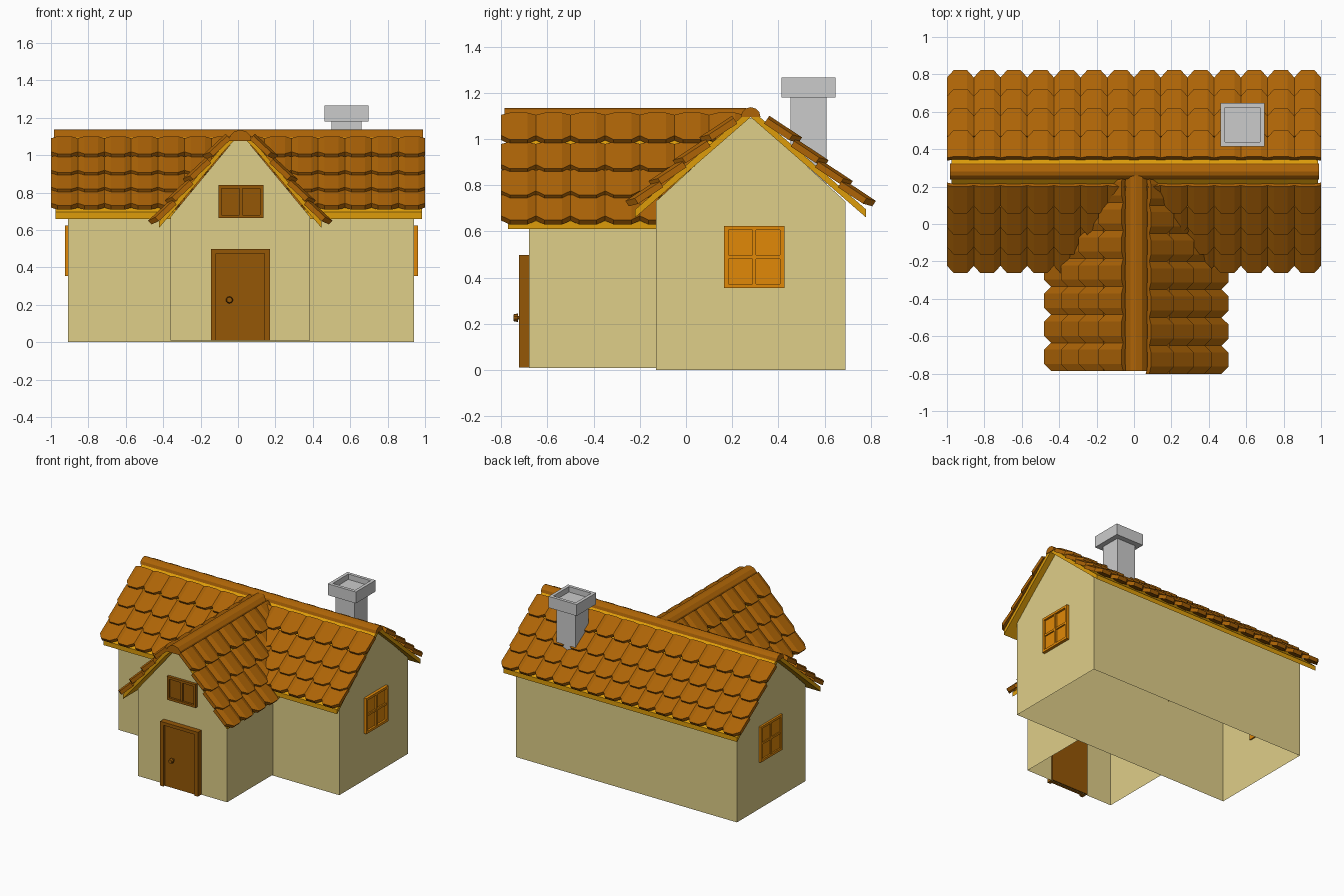
import bpy, bmesh, math
from mathutils import Vector

if "Cube" in bpy.data.objects:
    bpy.data.objects.remove(bpy.data.objects["Cube"])


def material(name, r, g, b):
    m = bpy.data.materials.new(name)
    m.diffuse_color = [(c / 255) ** 2.2 for c in (r, g, b)] + [1]
    m.use_nodes = True
    m.node_tree.nodes["Principled BSDF"].inputs["Base Color"].default_value = m.diffuse_color
    return m


WALL = material("plaster", 222, 205, 135)
TILE = material("tile", 172, 100, 15)
TRIM = material("roof_board", 220, 155, 18)
WOOD = material("door_wood", 148, 88, 15)
ORANGE = material("window_wood", 224, 135, 16)


def finish(name, bm, mat=None):
    bmesh.ops.recalc_face_normals(bm, faces=bm.faces)
    me = bpy.data.meshes.new(name)
    bm.to_mesh(me)
    bm.free()
    ob = bpy.data.objects.new(name, me)
    bpy.context.collection.objects.link(ob)
    if mat:
        me.materials.append(mat)
    return ob


def add_box(bm, x0, x1, y0, y1, z0, z1):
    vs = bmesh.ops.create_cube(bm, size=1)["verts"]
    for v in vs:
        v.co = ((x0 + x1) / 2 + v.co.x * (x1 - x0),
                (y0 + y1) / 2 + v.co.y * (y1 - y0),
                (z0 + z1) / 2 + v.co.z * (z1 - z0))


def boxes(name, items, mat=None):
    bm = bmesh.new()
    for b in items:
        add_box(bm, *b)
    return finish(name, bm, mat)


def prism(name, start, end, mat, closed=True, cap_end=True):
    """Joins two matching outlines; the last edge is left out if not closed."""
    bm = bmesh.new()
    a = [bm.verts.new(p) for p in start]
    b = [bm.verts.new(p) for p in end]
    n = len(a)
    for i in range(n if closed else n - 1):
        j = (i + 1) % n
        bm.faces.new((a[i], a[j], b[j], b[i]))
    bm.faces.new(a)
    if cap_end:
        bm.faces.new(b)
    return finish(name, bm, mat)


RY, RX = 0.28, 0.012          # ridge positions of main roof and wing roof


def main_y(z):                # where the front main roof reaches height z
    return RY - (1.13 - z) / 0.86


def gable(half, base, eave, top):
    side = [(half, base), (half, eave), (0.05, top - 0.04), (0.02, top - 0.01)]
    return side + [(-d, z) for d, z in reversed(side)]


def slab(pts, thick=0.035):
    line = [(-d, z) for d, z in reversed(pts) if d] + pts
    return line + [(d, z + thick) for d, z in reversed(line)]


# Walls, open underneath
g = gable(0.41, 0, 0.73, 1.10)
prism("main_walls", [(-0.91, RY + d, z) for d, z in g],
      [(0.94, RY + d, z) for d, z in g], WALL, closed=False)
g = gable(0.373, 0.008, 0.67, 1.10)
prism("wing_walls", [(RX + d, -0.68, z) for d, z in g],
      [(RX + d, -0.13, z) for d, z in g], WALL, closed=False, cap_end=False)

# Roof boards under the tiles
s = slab([(0, 1.095), (0.04, 1.06), (0.50, 0.66)])
prism("main_roof_boards", [(-0.975, RY + d, z) for d, z in s],
      [(0.985, RY + d, z) for d, z in s], TRIM)
s = slab([(0, 1.095), (0.03, 1.08), (0.08, 1.03), (0.435, 0.61)])
prism("wing_roof_boards", [(RX + d, -0.77, z) for d, z in s],
      [(RX + d, max(-0.13, main_y(z)), z) for d, z in s], TRIM)


def add_tile(bm, tip, across, down, up, w, length, thick=0.028):
    """One roof tile: arched across, with a chamfered lower end."""
    rows = []
    for n0 in (0, thick):
        for end in (0, 1):
            row = []
            for u, h, cut in ((-.5, 0, .04), (-.25, .013, 0), (.25, .013, 0), (.5, 0, .04)):
                v = -length if end == 0 else -cut
                row.append(bm.verts.new(tip + across * (u * w) + down * v + up * (n0 + h)))
            rows.append(row)
    b0, b1, t0, t1 = rows
    for i in range(3):
        for q in ((t0, t1), (b1, b0), (t1, b1), (b0, t0)):
            bm.faces.new((q[0][i], q[0][i + 1], q[1][i + 1], q[1][i]))
    for i in (0, 3):
        bm.faces.new((b0[i], b1[i], t1[i], t0[i]))


# Main roof tiles: 14 columns, 4 rows on each slope
ang = math.atan(0.66)
for side, name in ((-1, "main_tiles_front"), (1, "main_tiles_back")):
    bm = bmesh.new()
    down = Vector((0, side * math.cos(ang), -math.sin(ang)))
    up = Vector((0, side * math.sin(ang), math.cos(ang)))
    for d in (0.20, 0.315, 0.42, 0.52):
        z = 1.145 - 0.86 * d
        for c in range(14):
            x = -0.928 + c * 0.1428
            # leave out tiles hidden inside the wing
            if side < 0 and abs(x - RX) + 0.07 < (1.12 - z - 0.10) / 1.2:
                continue
            add_tile(bm, Vector((x, RY + side * d, z)), Vector((1, 0, 0)), down, up, 0.145, 0.17)
    finish(name, bm, TILE)

# Wing roof tiles: up to 7 columns, ending at the main roof
ang = math.radians(43)
for side, name in ((-1, "wing_tiles_left"), (1, "wing_tiles_right")):
    bm = bmesh.new()
    down = Vector((side * math.cos(ang), 0, -math.sin(ang)))
    up = Vector((side * math.sin(ang), 0, math.cos(ang)))
    for d in (0.175, 0.28, 0.375, 0.465):
        z = 1.178 - 1.2 * d
        for c in range(7):
            y = (-0.725 if side > 0 else -0.71) + c * 0.15
            if y - 0.05 > max(-0.2, main_y(z + 0.12)):
                continue
            add_tile(bm, Vector((RX + side * d, y, z)), Vector((0, 1, 0)), down, up, 0.152, 0.17)
    finish(name, bm, TILE)

# Ridge caps
arc = [(math.cos(math.pi * i / 6), math.sin(math.pi * i / 6)) for i in range(7)]
prism("main_ridge_cap", [(-0.985, RY + 0.043 * c, 1.095 + 0.043 * k) for c, k in arc],
      [(0.99, RY + 0.043 * c, 1.095 + 0.043 * k) for c, k in arc], TILE)
prism("wing_ridge_cap", [(RX + 0.062 * c, -0.785, 1.075 + 0.06 * k) for c, k in arc],
      [(RX + 0.062 * c, 0.26, 1.075 + 0.06 * k) for c, k in arc], TILE)

# Chimney with a hollow cap
boxes("chimney_shaft", [(0.50, 0.66, 0.453, 0.608, 0.80, 1.22)])
x0, x1, y0, y1, t = 0.463, 0.698, 0.414, 0.648, 0.024
boxes("chimney_cap", [(x0, x1, y0, y1, 1.18, 1.225),
                      (x0, x1, y0, y0 + t, 1.225, 1.266), (x0, x1, y1 - t, y1, 1.225, 1.266),
                      (x0, x0 + t, y0 + t, y1 - t, 1.225, 1.266),
                      (x1 - t, x1, y0 + t, y1 - t, 1.225, 1.266)])

# Door, frame and knob
boxes("door_frame", [(-0.145, -0.118, -0.724, -0.67, 0.01, 0.497),
                     (0.143, 0.17, -0.724, -0.67, 0.01, 0.497),
                     (-0.118, 0.143, -0.724, -0.67, 0.473, 0.497)], WOOD)
boxes("door_panel", [(-0.118, 0.143, -0.708, -0.67, 0.01, 0.473)], WOOD)
bm = bmesh.new()
for r, y, depth in ((0.010, -0.718, 0.03), (0.019, -0.738, 0.02)):
    vs = bmesh.ops.create_cone(bm, cap_ends=True, segments=10, radius1=r,
                               radius2=r * 0.75, depth=depth)["verts"]
    for v in vs:
        v.co = (-0.046 + v.co.x, y - v.co.z, 0.226 + v.co.y)
finish("door_knob", bm, WOOD)


def window(name, u0, u1, z0, z1, place, mat, cross):
    """Frame, glazing bars and pane; place() maps width, depth range, height to a box."""
    t, um, zm = 0.018, (u0 + u1) / 2, (z0 + z1) / 2
    parts = [(u0, u0 + t, 1, z0, z1), (u1 - t, u1, 1, z0, z1),
             (u0 + t, u1 - t, 1, z0, z0 + t), (u0 + t, u1 - t, 1, z1 - t, z1),
             (um - 0.008, um + 0.008, 0.8, z0 + t, z1 - t),
             (u0 + t, u1 - t, 0.3, z0 + t, z1 - t)]
    if cross:
        parts.append((u0 + t, u1 - t, 0.75, zm - 0.008, zm + 0.008))
    boxes(name, [place(*p) for p in parts], mat)


# Windows
window("attic_window", -0.105, 0.135, 0.663, 0.84,
       lambda a, b, k, c, d: (a, b, -0.68 - 0.022 * k, -0.67, c, d), WOOD, False)
window("right_window", 0.165, 0.426, 0.355, 0.624,
       lambda a, b, k, c, d: (0.93, 0.94 + 0.022 * k, a, b, c, d), ORANGE, True)
window("left_window", 0.165, 0.426, 0.355, 0.624,
       lambda a, b, k, c, d: (-0.91 - 0.015 * k, -0.90, a, b, c, d), ORANGE, True)
